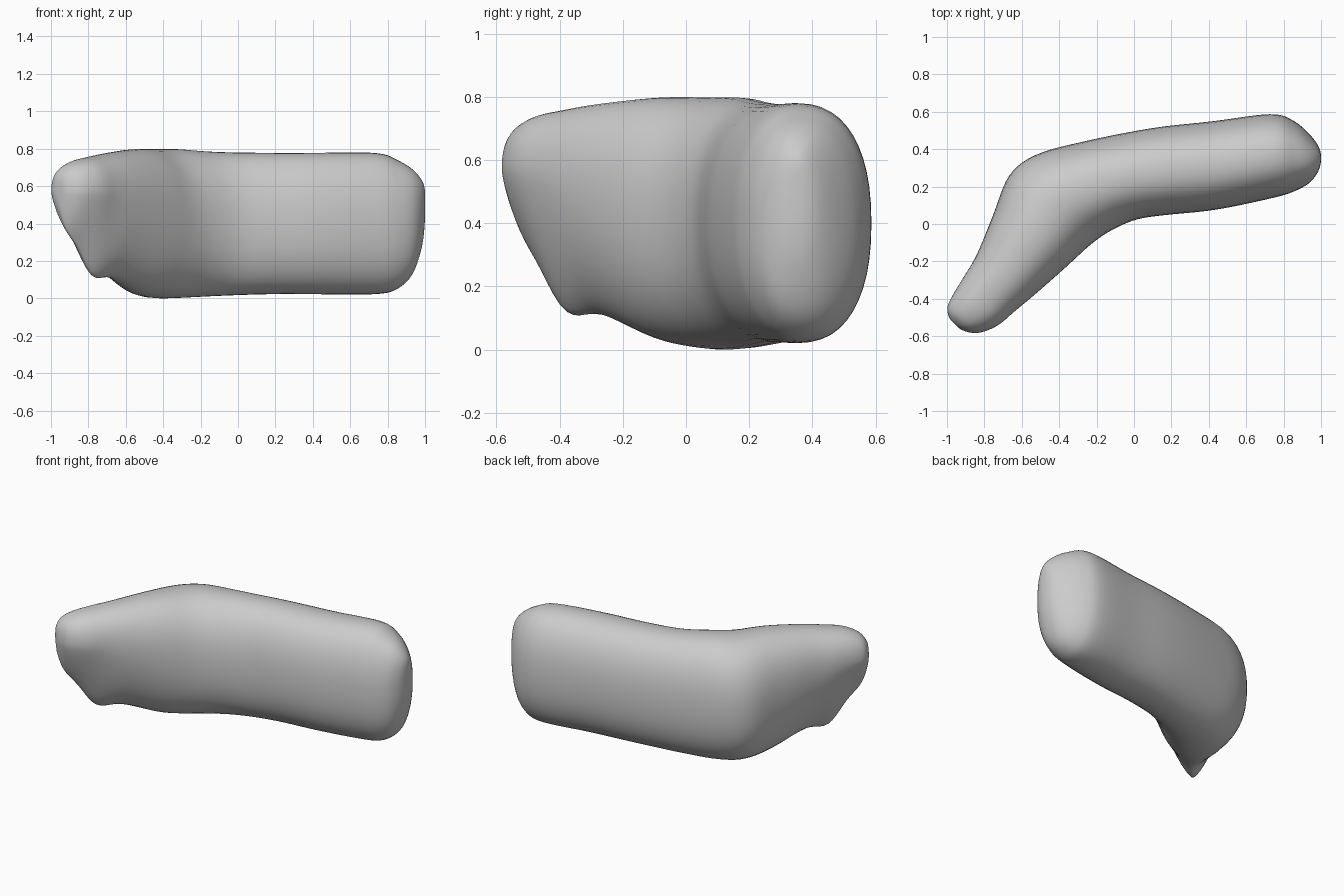
import bpy
import bmesh
from math import cos, sin, pi, copysign
from mathutils import Vector

default_cube = bpy.data.objects.get("Cube")
if default_cube:
    bpy.data.objects.remove(default_cube, do_unlink=True)

# One plain grey clay material
clay = bpy.data.materials.new("grey clay")
clay.use_nodes = True
clay_colour = (0.6, 0.6, 0.6, 1)
clay.diffuse_color = clay_colour
clay.node_tree.nodes["Principled BSDF"].inputs["Base Color"].default_value = clay_colour

# Stations along the bent body:
# back edge x, y, front edge x, y, bottom z, top z, keel (1 = V-shaped underside)
stations = [
    (-.985, -.51, -.93, -.565, .5, .64, 1),
    (-1, -.45, -.84, -.585, .37, .7, 1),
    (-.97, -.38, -.73, -.545, .26, .74, 1),
    (-.91, -.28, -.64, -.47, .11, .76, .9),
    (-.84, -.16, -.52, -.37, .11, .78, .55),
    (-.75, .06, -.35, -.22, .03, .8, .2),
    (-.67, .26, -.23, -.11, 0, .8, 0),
    (-.53, .37, -.12, -.035, 0, .8, 0),
    (-.28, .44, .02, .025, .01, .785, 0),
    (.1, .515, .2, .05, .02, .78, 0),
    (.42, .55, .44, .075, .02, .78, 0),
    (.73, .59, .75, .14, .02, .78, 0),
    (.85, .555, .86, .175, .05, .74, 0),
    (.93, .49, .94, .22, .13, .69, 0),
    (.985, .42, .985, .28, .28, .63, 0),
    (1, .37, 1, .33, .42, .58, 0),
]
RING_SIDES = 48
STEPS = 5
FULL, SHARP = 2.3, 1.3
KEEL_HEIGHT = .57


def spline(before, start, end, after, t):
    """Smoothly interpolate between two stations, using their neighbours."""
    return [
        b + (c - a) * t / 2
        + (a - b * 5 / 2 + c * 2 - d / 2) * t * t
        + (b * 3 - a - c * 3 + d) * t * t * t / 2
        for a, b, c, d in zip(before, start, end, after)
    ]


def rounded(value, fullness):
    """Turn a circle coordinate into a fuller or sharper one."""
    return copysign(abs(value) ** (2 / fullness), value)


def add_ring(bm, station):
    """Add an upright cross-section between the back and front edges."""
    back_x, back_y, front_x, front_y, bottom, top, keel = station
    middle_z = (bottom + top) / 2
    widest_z = middle_z + keel * (KEEL_HEIGHT - middle_z)
    middle = Vector(((back_x + front_x) / 2, (back_y + front_y) / 2, widest_z))
    across = Vector((front_x - back_x, front_y - back_y, 0)) / 2
    ring = []
    for side in range(RING_SIDES):
        angle = 2 * pi * side / RING_SIDES
        if sin(angle) >= 0:
            height, fullness = top - widest_z, FULL
        else:
            height, fullness = widest_z - bottom, FULL + keel * (SHARP - FULL)
        rise = Vector((0, 0, height * rounded(sin(angle), fullness)))
        ring.append(bm.verts.new(middle + across * rounded(cos(angle), fullness) + rise))
    return ring


# Refine the stations into a continuous run of cross-sections
padded = [stations[0]] + stations + [stations[-1]]
sections = []
for index in range(len(stations) - 1):
    neighbours = padded[index:index + 4]
    for step in range(STEPS):
        sections.append(spline(*neighbours, step / STEPS))
sections.append(stations[-1])

# Skin the cross-sections and close both blunt ends
bm = bmesh.new()
rings = [add_ring(bm, section) for section in sections]
for ring, following in zip(rings, rings[1:]):
    for side in range(RING_SIDES):
        beside = (side + 1) % RING_SIDES
        bm.faces.new((ring[side], ring[beside], following[beside], following[side]))
for ring in (rings[0], rings[-1]):
    centre = bm.verts.new(sum((v.co for v in ring), Vector()) / RING_SIDES)
    for side in range(RING_SIDES):
        bm.faces.new((ring[side], ring[(side + 1) % RING_SIDES], centre))
bmesh.ops.recalc_face_normals(bm, faces=bm.faces)

# Even out the skin
for repeat in range(3):
    bmesh.ops.smooth_vert(bm, verts=bm.verts, factor=.5,
                          use_axis_x=True, use_axis_y=True, use_axis_z=True)

mesh = bpy.data.meshes.new("bent_body")
bm.to_mesh(mesh)
bm.free()
mesh.materials.append(clay)
body = bpy.data.objects.new("bent_body", mesh)
bpy.context.collection.objects.link(body)

# Smooth shading over the whole body
bpy.context.view_layer.objects.active = body
body.select_set(True)
bpy.ops.object.shade_smooth()
